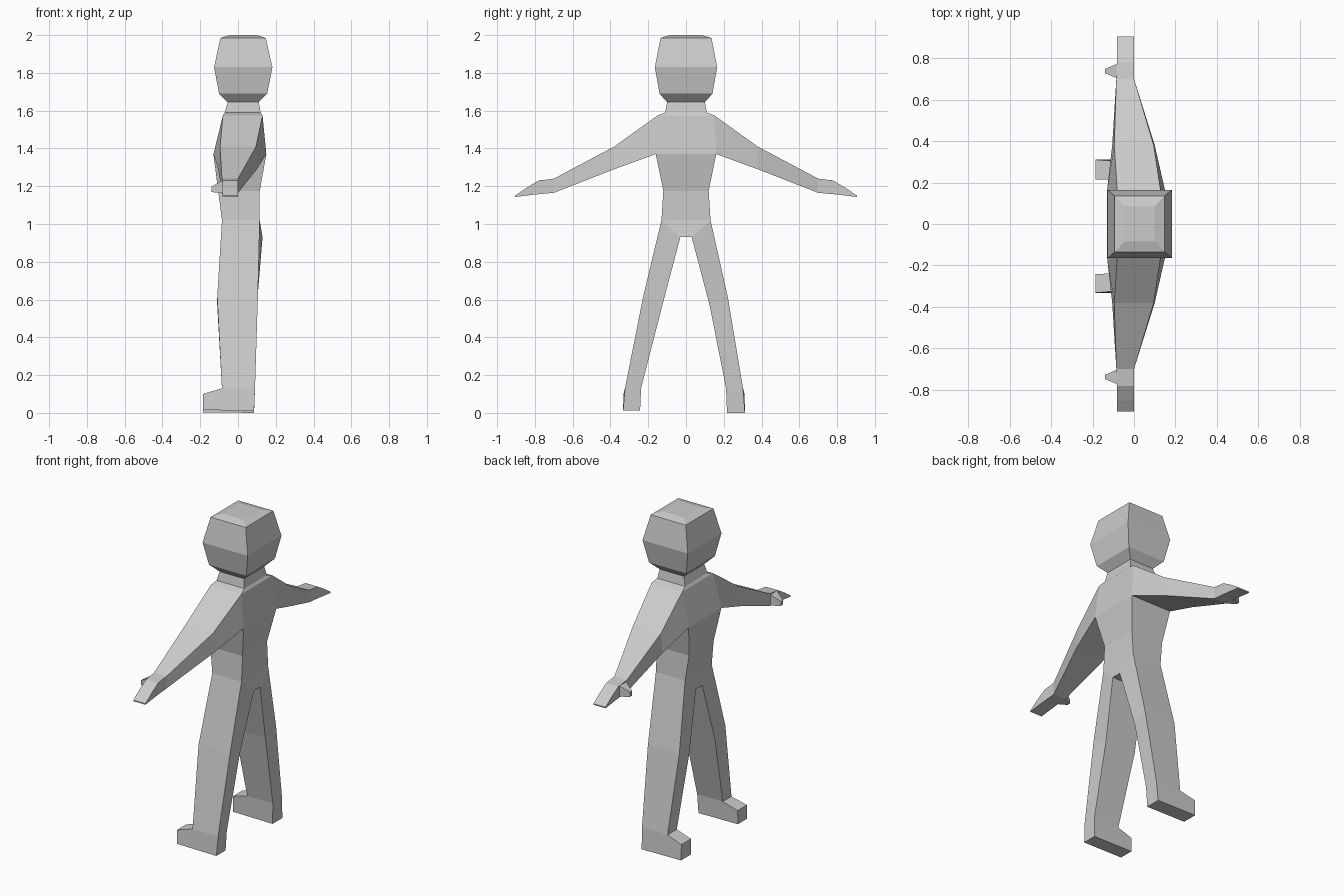
import bpy, bmesh

if "Cube" in bpy.data.objects:
    bpy.data.objects.remove(bpy.data.objects["Cube"])


def loft(name, rings, caps=(True, True), skip=()):
    """Skin equal-length rings; skip holds (segment, edge) gaps where parts join."""
    bm = bmesh.new()
    vs = [[bm.verts.new(p) for p in r] for r in rings]
    n = len(rings[0])
    for i in range(len(vs) - 1):
        for j in range(n):
            if (i, j) not in skip:
                k = (j + 1) % n
                bm.faces.new((vs[i][j], vs[i][k], vs[i + 1][k], vs[i + 1][j]))
    if caps[0]:
        bm.faces.new(vs[0][::-1])
    if caps[1]:
        bm.faces.new(vs[-1])
    bmesh.ops.recalc_face_normals(bm, faces=bm.faces[:])
    me = bpy.data.meshes.new(name)
    bm.to_mesh(me)
    bm.free()
    ob = bpy.data.objects.new(name, me)
    bpy.context.collection.objects.link(ob)
    return ob


def level(z, x0, x1, y):
    """Horizontal rectangle."""
    return [(x0, -y, z), (x1, -y, z), (x1, y, z), (x0, y, z)]


def slice_y(y, top, bottom):
    """Arm section; top and bottom are (z, front x, back x)."""
    return [(top[1], y, top[0]), (top[2], y, top[0]),
            (bottom[2], y, bottom[0]), (bottom[1], y, bottom[0])]


# Torso, open at the arm and leg sockets
loft("torso", [
    level(0.93, -0.09, 0.13, 0.03),
    level(1.02, -0.085, 0.115, 0.13),
    level(1.175, -0.105, 0.115, 0.12),
    level(1.37, -0.13, 0.15, 0.16),
    level(1.575, -0.08, 0.13, 0.15),
    level(1.59, -0.07, 0.12, 0.11),
], caps=(True, False), skip=[(0, 0), (0, 2), (3, 0), (3, 2)])

# Neck and head
loft("neck", [level(1.59, -0.07, 0.12, 0.11), level(1.645, -0.055, 0.11, 0.10)],
     caps=(False, False))
loft("head", [
    level(1.645, -0.055, 0.11, 0.10),
    level(1.69, -0.10, 0.155, 0.14),
    level(1.83, -0.127, 0.182, 0.165),
    level(1.985, -0.093, 0.147, 0.135),
    level(2.0, -0.045, 0.10, 0.085),
], caps=(False, True))

# Legs and feet: each side has its own slightly different stance
# (side, knee outer/inner, ankle outer/inner, sole outer/inner, sole height)
stances = [
    ("left", -1, (0.228, 0.125), (0.323, 0.238), (0.333, 0.243), 0.012),
    ("right", 1, (0.222, 0.125), (0.302, 0.212), (0.312, 0.217), 0.0),
]
for side, s, knee, ankle, sole, z0 in stances:
    # Arm
    wrist = slice_y(s * 0.70, (1.24, -0.085, 0.0), (1.165, -0.085, 0.0))
    loft("arm_" + side, [
        slice_y(s * 0.15, (1.575, -0.08, 0.13), (1.37, -0.13, 0.15)),
        slice_y(s * 0.38, (1.41, -0.095, 0.095), (1.29, -0.105, 0.10)),
        wrist], caps=(False, False))
    for v in bpy.data.objects["arm_" + side].data.vertices[2:4]:
        v.co.y = s * 0.16  # armpit meets the chest

    # Hand and thumb
    loft("hand_" + side, [
        wrist,
        slice_y(s * 0.78, (1.23, -0.083, 0.0), (1.158, -0.083, 0.0)),
        slice_y(s * 0.85, (1.188, -0.083, 0.0), (1.15, -0.083, 0.0)),
        slice_y(s * 0.905, (1.15, -0.083, 0.0), (1.143, -0.083, 0.0)),
    ], caps=(False, True))
    loft("thumb_" + side, [
        [(x, s * (0.737 - w), z - h), (x, s * (0.737 + w), z - h),
         (x, s * (0.737 + w), z + h), (x, s * (0.737 - w), z + h)]
        for x, w, z, h in [(-0.083, 0.034, 1.198, 0.034), (-0.14, 0.010, 1.183, 0.014)]
    ], caps=(False, True))

    # Leg
    def leg_ring(pair, zo, zi, xo, xi):
        o, i = s * pair[0], s * pair[1]
        return [(xo[0], o, zo), (xo[1], o, zo), (xi[1], i, zi), (xi[0], i, zi)]

    ax = (-0.085, 0.09)
    loft("leg_" + side, [
        leg_ring((0.13, 0.03), 1.02, 0.93, (-0.085, 0.115), (-0.09, 0.13)),
        leg_ring(knee, 0.61, 0.57, (-0.11, 0.105), (-0.11, 0.10)),
        leg_ring(ankle, 0.13, 0.13, ax, ax)], caps=(False, False))

    # Foot, a side profile spanning inner to outer
    loft("foot_" + side, [
        [(0.09, s * ankle[k], 0.13), (0.085, s * sole[k], z0),
         (-0.185, s * sole[k], z0 + 0.003), (-0.185, s * (sole[k] - 0.002), 0.10),
         (-0.085, s * ankle[k], 0.13)] for k in (0, 1)], skip=[(0, 4)])
